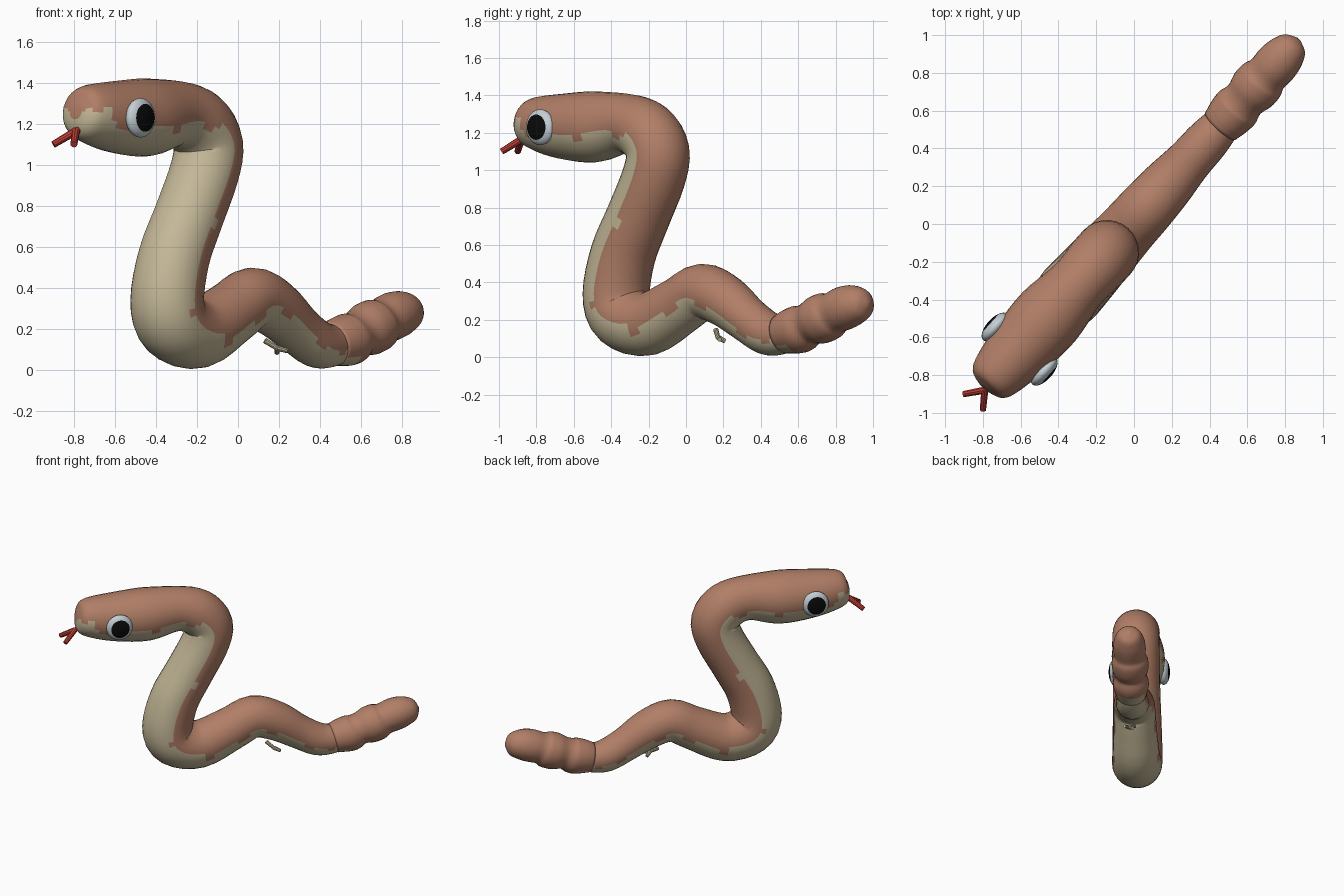
import bpy
import bmesh
import math
import random
from mathutils import Vector

random.seed(4)
cube = bpy.data.objects.get("Cube")
if cube:
    bpy.data.objects.remove(cube)

# The snake lies in one vertical plane turned diagonally
ALONG = Vector((0.669, 0.743, 0))
SIDE = Vector((0.743, -0.669, 0))
UP = Vector((0, 0, 1))
ORIGIN = Vector((0, 0.01, 0))


def material(name, colour):
    mat = bpy.data.materials.new(name)
    mat.use_nodes = True
    mat.diffuse_color = (*colour, 1)
    shader = next(n for n in mat.node_tree.nodes if n.type == "BSDF_PRINCIPLED")
    shader.inputs["Base Color"].default_value = (*colour, 1)
    shader.inputs["Roughness"].default_value = 0.8
    return mat


brown = material("scale brown", (0.44, 0.21, 0.135))
tan = material("belly tan", (0.55, 0.475, 0.31))
eye_grey = material("eye grey", (0.55, 0.62, 0.66))
black = material("pupil black", (0.003, 0.003, 0.003))
red = material("tongue red", (0.55, 0.05, 0.035))


def finish(name, bm, mats):
    bmesh.ops.recalc_face_normals(bm, faces=bm.faces)
    for face in bm.faces:
        face.smooth = True
    mesh = bpy.data.meshes.new(name)
    bm.to_mesh(mesh)
    bm.free()
    for mat in mats:
        mesh.materials.append(mat)
    obj = bpy.data.objects.new(name, mesh)
    bpy.context.collection.objects.link(obj)
    return obj


def spline(points, steps):
    """Catmull-Rom samples through (x, height, radius) points."""
    pts = [Vector(p) for p in points]
    pts = [2 * pts[0] - pts[1]] + pts + [2 * pts[-1] - pts[-2]]
    out = []
    for a, b, c, d in zip(pts, pts[1:], pts[2:], pts[3:]):
        for k in range(steps):
            u = k / steps
            out.append(0.5 * (2 * b + (c - a) * u + (2 * a - 5 * b + 4 * c - d) * u * u
                              + (3 * b - a - 3 * c + d) * u ** 3))
    return out + [pts[-2]]


def sweep(name, points, belly_limit, steps=4, sides=28):
    """Round skin along a path; faces on the underside become belly."""
    samples = spline(points, steps)
    centres = [ORIGIN + ALONG * (s.x / ALONG.x) + UP * s.y for s in samples]
    bm = bmesh.new()
    rings = []
    for i, (c, s) in enumerate(zip(centres, samples)):
        tangent = centres[min(i + 1, len(centres) - 1)] - centres[max(i - 1, 0)]
        dorsal = SIDE.cross(tangent).normalized()
        if dorsal.dot(UP * tangent.dot(ALONG) - ALONG * tangent.z) < 0:
            dorsal.negate()
        ring = []
        for k in range(sides):
            a = math.tau * k / sides
            ring.append(bm.verts.new(c + s.z * (dorsal * math.cos(a) + SIDE * math.sin(a))))
        rings.append(ring)
    for i, (r, q) in enumerate(zip(rings, rings[1:])):
        limit = belly_limit(i / steps)
        for k in range(sides):
            j = (k + 1) % sides
            face = bm.faces.new((r[k], r[j], q[j], q[k]))
            face.material_index = int(math.cos(math.tau * (k + 0.5) / sides) < limit)
    bm.faces.new(rings[0])
    bm.faces.new(rings[-1])
    return finish(name, bm, (brown, tan))


# Head, neck and body in one skin
body_path = [
    (-0.79, 1.262, 0.04), (-0.772, 1.258, 0.11), (-0.72, 1.25, 0.145),
    (-0.60, 1.235, 0.175), (-0.45, 1.232, 0.19), (-0.30, 1.25, 0.16),
    (-0.20, 1.205, 0.168), (-0.145, 1.10, 0.17), (-0.165, 0.96, 0.17),
    (-0.24, 0.75, 0.17), (-0.312, 0.55, 0.175), (-0.345, 0.34, 0.18),
    (-0.31, 0.22, 0.18), (-0.19, 0.18, 0.17), (-0.04, 0.275, 0.155),
    (0.07, 0.35, 0.15), (0.18, 0.30, 0.14), (0.29, 0.20, 0.122),
    (0.38, 0.13, 0.117), (0.45, 0.12, 0.105), (0.50, 0.135, 0.09),
]


def body_belly(step):
    wobble = 0.09 * math.sin(step * 4.3) + random.uniform(-0.07, 0.07)
    if step < 2:
        return 0.1 + wobble
    if step < 6:
        return -0.3 + wobble
    return (0.0 if step < 13 else -0.3) + wobble


sweep("body", body_path, body_belly)

# Ringed rattle at the end of the tail
rattle_path = [
    (0.458, 0.125, 0.108), (0.50, 0.14, 0.122), (0.545, 0.153, 0.128),
    (0.585, 0.178, 0.114), (0.63, 0.20, 0.131), (0.675, 0.22, 0.13),
    (0.705, 0.238, 0.114), (0.75, 0.262, 0.117), (0.80, 0.278, 0.108),
    (0.85, 0.285, 0.075), (0.872, 0.287, 0.015),
]
sweep("rattle", rattle_path, lambda step: -0.55 if step < 1.3 else -2)


# Eyes: flattened balls with a pupil on the outer cap
def eye(name, sign):
    bm = bmesh.new()
    bmesh.ops.create_uvsphere(bm, u_segments=28, v_segments=20, radius=1)
    for face in bm.faces:
        c = face.calc_center_median()
        face.material_index = int(c.z > 0 and math.hypot(c.x, c.y) < 0.68)
    for v in bm.verts:
        x, y, z = v.co
        v.co = (ORIGIN + ALONG * (x * 0.094 - 0.905) + UP * (y * 0.096 + 1.23)
                + SIDE * sign * (z * 0.045 + 0.175))
    finish(name, bm, (eye_grey, black))


eye("left_eye", 1)
eye("right_eye", -1)


# Forked pieces made of round rods
def rods(name, segments, radius, mat):
    bm = bmesh.new()
    for start, end in segments:
        a, b = Vector(start), Vector(end)
        turn = (b - a).to_track_quat("Z", "Y").to_matrix().to_4x4()
        turn.translation = (a + b) / 2
        bmesh.ops.create_cone(bm, cap_ends=True, segments=10, radius1=radius,
                              radius2=radius * 0.85, depth=(b - a).length, matrix=turn)
    obj = finish(name, bm, (mat,))
    bpy.context.view_layer.objects.active = obj
    obj.select_set(True)
    bpy.ops.object.shade_smooth_by_angle()
    obj.select_set(False)


fork = (-0.79, -0.88, 1.165)
rods("tongue", [((-0.70, -0.77, 1.22), fork), (fork, (-0.90, -0.90, 1.10)),
                (fork, (-0.80, -0.985, 1.10))], 0.02, red)

spur = (0.19, 0.17, 0.108)
rods("belly_spur", [((0.13, 0.16, 0.145), spur), (spur, (0.24, 0.18, 0.095)),
                    (spur, (0.19, 0.21, 0.085))], 0.014, tan)
